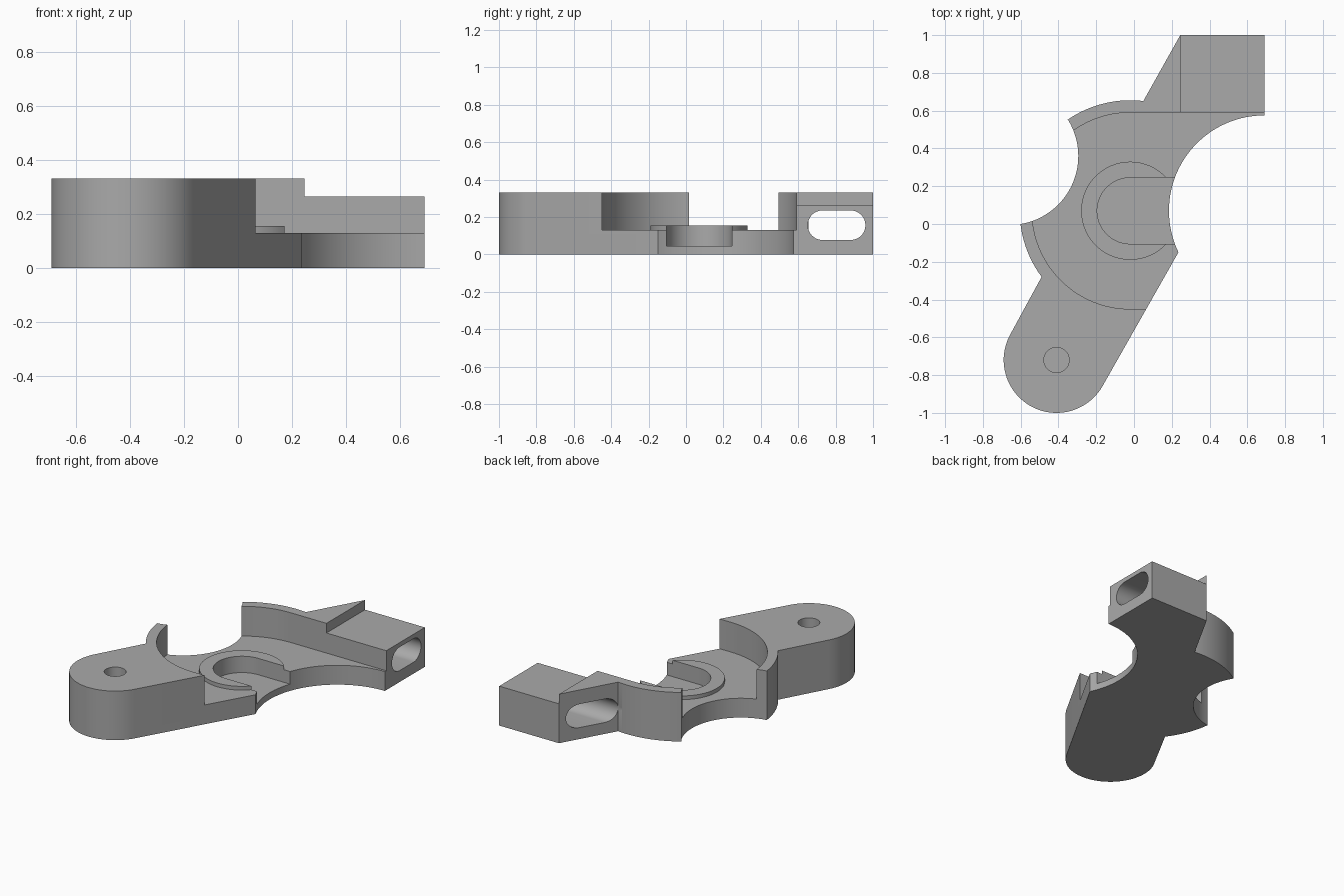
import bpy, bmesh
from math import radians, cos, sin

cube = bpy.data.objects.get("Cube")
if cube:
    bpy.data.objects.remove(cube, do_unlink=True)

grey = bpy.data.materials.new("plain grey")
grey.use_nodes = True
colour = (0.4, 0.4, 0.4, 1)
grey.diffuse_color = colour
grey.node_tree.nodes["Principled BSDF"].inputs["Base Color"].default_value = colour


def arc(centre, r, start, end, steps=40):
    angles = [radians(start + (end - start) * i / steps) for i in range(steps + 1)]
    return [(centre[0] + r * cos(a), centre[1] + r * sin(a)) for a in angles]


def prism(name, outline, low, high, axis="z"):
    """Extrude an outline along z, or a (y, z) outline along x."""
    bm = bmesh.new()
    place = (lambda p: (p[0], p[1], low)) if axis == "z" else (lambda p: (low, p[0], p[1]))
    face = bm.faces.new([bm.verts.new(place(p)) for p in outline])
    new = bmesh.ops.extrude_face_region(bm, geom=[face])["geom"]
    shift = (0, 0, high - low) if axis == "z" else (high - low, 0, 0)
    bmesh.ops.translate(bm, vec=shift, verts=[v for v in new if isinstance(v, bmesh.types.BMVert)])
    bmesh.ops.recalc_face_normals(bm, faces=bm.faces)
    mesh = bpy.data.meshes.new(name)
    bm.to_mesh(mesh)
    bm.free()
    mesh.materials.append(grey)
    obj = bpy.data.objects.new(name, mesh)
    bpy.context.collection.objects.link(obj)
    return obj


def combine(target, tool, operation="DIFFERENCE"):
    mod = target.modifiers.new(tool.name, "BOOLEAN")
    mod.operation, mod.object, mod.solver = operation, tool, "EXACT"
    bpy.context.view_layer.objects.active = target
    bpy.ops.object.modifier_apply(modifier=mod.name)
    bpy.data.objects.remove(tool, do_unlink=True)


hub = (-0.02, 0.07)
pivot = (-0.41, -0.72)
top = 0.33

# Bracket outline: rounded arm, right scallop, block, hub rim, left scallop, rim
outline = (arc(pivot, 0.28, 150, 330)
           + arc((0.69, 0.07), 0.505, 205.8, 90)
           + [(0.69, 1.0), (0.245, 1.0)]
           + arc(hub, 0.585, 83.2, 124.5)
           + arc((-0.66, 0.36), 0.365, 31.5, -80.5)
           + arc(hub, 0.585, 186.9, 216.7))
bracket = prism("bracket", outline, 0, top)

# Recess open to the right, leaving the rim walls
recess = arc(hub, 0.52, 90, 270, 64) + [(0.9, -0.45), (0.9, 0.59)]
combine(bracket, prism("recess", recess, 0.13, 0.5))

# Lower step on the block
step = [(0.245, 0.5), (0.9, 0.5), (0.9, 1.2), (0.245, 1.2)]
combine(bracket, prism("block_step", step, 0.265, 0.5))

# Raised ring around the hub, then its open pocket
combine(bracket, prism("hub_ring", arc(hub, 0.26, 0, 354, 59), 0.1, 0.155), "UNION")
pocket = arc(hub, 0.175, 90, 270) + [(0.5, -0.105), (0.5, 0.245)]
combine(bracket, prism("hub_pocket", pocket, 0.045, 0.5))

# Blind hole in the arm
combine(bracket, prism("pivot_hole", arc(pivot, 0.067, 0, 350, 35), 0.1, 0.5))

# Rounded slot through the block
slot = arc((0.73, 0.156), 0.079, 90, 270, 24) + arc((0.88, 0.156), 0.079, -90, 90, 24)
combine(bracket, prism("block_slot", slot, 0.02, 0.9, "x"))

bpy.ops.object.select_all(action="DESELECT")
bracket.select_set(True)
bpy.context.view_layer.objects.active = bracket
bpy.ops.object.shade_smooth_by_angle(angle=radians(30))
